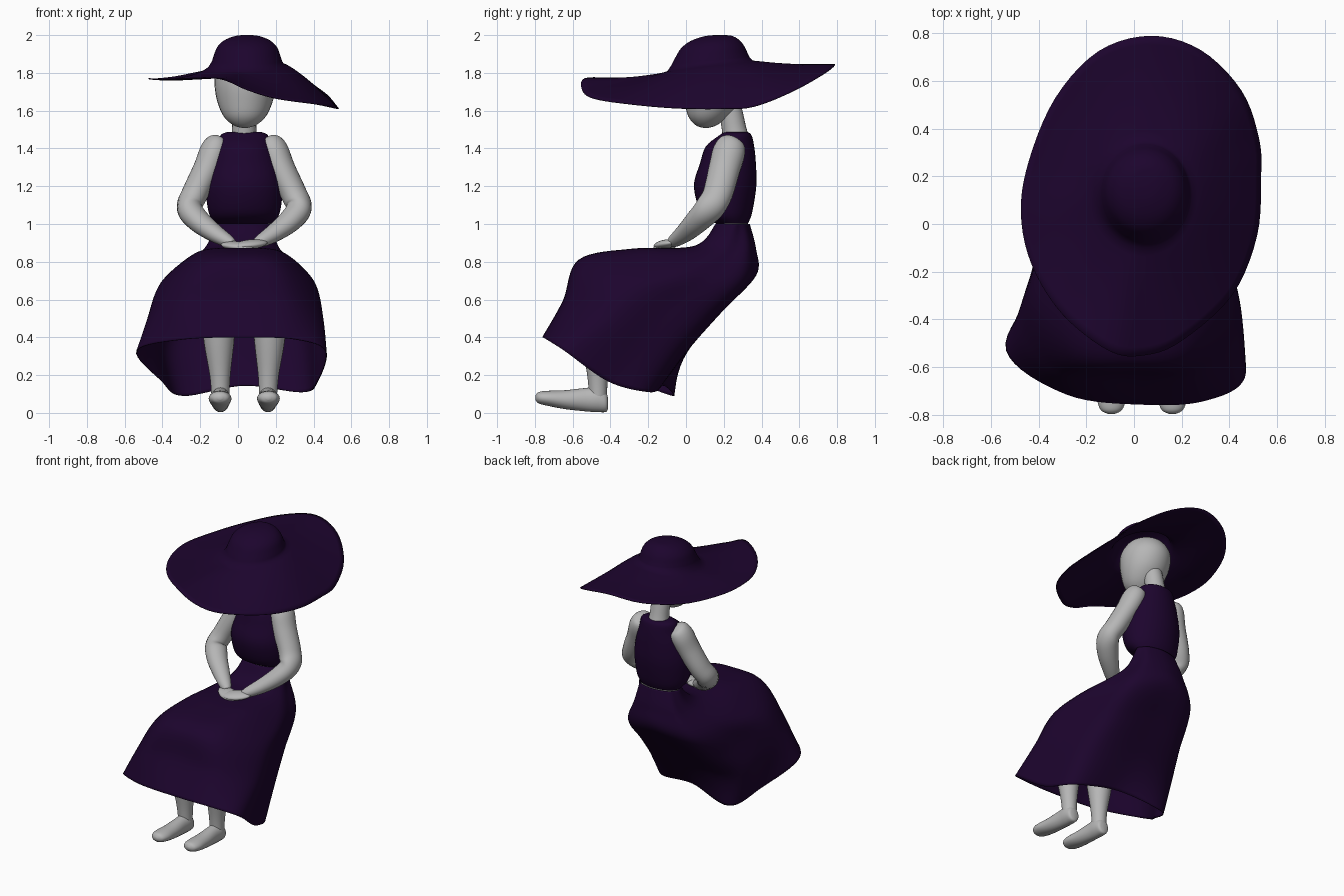
import bpy, bmesh, math
from mathutils import Vector

if "Cube" in bpy.data.objects:
    bpy.data.objects.remove(bpy.data.objects["Cube"])

MID = 0.033  # body symmetry line in x


def material(name, rgb):
    m = bpy.data.materials.new(name)
    m.diffuse_color = (*rgb, 1)
    m.use_nodes = True
    m.node_tree.nodes["Principled BSDF"].inputs["Base Color"].default_value = m.diffuse_color
    return m


PURPLE = material("dark purple cloth", (0.0118, 0.0013, 0.0265))
GREY = material("grey skin", (0.47, 0.47, 0.47))


def spline(pts, n, closed=False):
    """Catmull-Rom resampling of points of any dimension."""
    pts = [Vector(p) for p in pts]
    k = len(pts)
    out = []
    for i in range(k if closed else k - 1):
        if closed:
            a, b, c, d = (pts[(i + j) % k] for j in (-1, 0, 1, 2))
        else:
            a, b, c, d = (pts[min(max(i + j, 0), k - 1)] for j in (-1, 0, 1, 2))
        for s in range(n):
            t = s / n
            out.append(0.5 * (2 * b + (c - a) * t + (2 * a - 5 * b + 4 * c - d) * t * t
                              + (3 * b - a - 3 * c + d) * t ** 3))
    return out if closed else out + [pts[-1]]


def loft(name, rings, mat, first=True, last=True, thick=0):
    """Skin closed rings into one smooth mesh."""
    bm = bmesh.new()
    vs = [[bm.verts.new(p) for p in r] for r in rings]
    n = len(rings[0])
    for a, b in zip(vs, vs[1:]):
        for i in range(n):
            bm.faces.new((a[i], a[(i + 1) % n], b[(i + 1) % n], b[i]))
    if first:
        bm.faces.new(vs[0])
    if last:
        bm.faces.new(vs[-1])
    bmesh.ops.recalc_face_normals(bm, faces=bm.faces)
    me = bpy.data.meshes.new(name)
    bm.to_mesh(me)
    bm.free()
    me.materials.append(mat)
    me.polygons.foreach_set("use_smooth", [True] * len(me.polygons))
    ob = bpy.data.objects.new(name, me)
    bpy.context.collection.objects.link(ob)
    if thick:
        sol = ob.modifiers.new("thickness", "SOLIDIFY")
        sol.thickness = thick
        sol.offset = 0
    return ob


def circle(n=32):
    return [(math.cos(2 * math.pi * i / n), math.sin(2 * math.pi * i / n)) for i in range(n)]


def stack(name, sections, mat):
    """Horizontal ellipses (cx, cy, z, rx, ry)."""
    rings = [[(s[0] + s[3] * c, s[1] + s[4] * d, s[2]) for c, d in circle()]
             for s in spline(sections, 5)]
    return loft(name, rings, mat)


def tube(name, path, mat, deep=1.0):
    """Limb along (x, y, z, radius), optionally deeper front to back."""
    p = spline(path, 6)
    rings = []
    for i, q in enumerate(p):
        o = q.to_3d()
        t = (p[min(i + 1, len(p) - 1)].to_3d() - p[max(i - 1, 0)].to_3d()).normalized()
        u = t.cross(Vector((0, 1, 0.3))).normalized()
        v = t.cross(u)
        rings.append([o + q[3] * (u * c + v * d * deep) for c, d in circle(24)])
    return loft(name, rings, mat)


def slab(name, sections, mat):
    """Foot-like form: upright ellipses (cx, y, cz, rx, rz)."""
    rings = [[(s[0] + s[3] * c, s[1], s[2] + s[4] * d) for c, d in circle(24)]
             for s in spline(sections, 5)]
    return loft(name, rings, mat)


# Hat: rim curve blended to the crown base, then up over the crown
rim = spline([(.532, .2, 1.61), (.523, .36, 1.622), (.45, .56, 1.70), (.28, .73, 1.795),
              (.07, .79, 1.845), (-.15, .725, 1.815), (-.33, .53, 1.78), (-.44, .27, 1.768),
              (-.475, .05, 1.77), (-.43, -.17, 1.765), (-.3, -.38, 1.77), (-.1, -.535, 1.77),
              (.05, -.55, 1.71), (.2, -.49, 1.665), (.41, -.3, 1.635), (.515, -.05, 1.613)], 5, True)
cx, cy = .042, .128
angles = [math.atan2((p.y - cy) / .66, (p.x - cx) / .5) for p in rim]
base = [Vector((cx + .2 * math.cos(a), cy + .226 * math.sin(a),
                1.834 + .01 * math.cos(a) + .028 * math.sin(a))) for a in angles]
hat = []
for k in range(13):
    t = 1 - k / 12
    ring = []
    for p, b, a in zip(rim, base, angles):
        q = b.lerp(p, t)
        q.z = b.z + (p.z - b.z) * t ** (.95 + .3 * math.cos(a))
        q.z -= .009 * math.sin(math.pi * t) * (1 - math.cos(a))
        ring.append(q)
    hat.append(ring)
for y, z, rx, ry, tilt in spline([(.13, 1.859, .184, .206, .1), (.134, 1.89, .174, .19, .07),
                                  (.142, 1.935, .156, .165, .03), (.152, 1.97, .12, .127, .03),
                                  (.165, 1.992, .065, .075, .03), (.175, 1.998, .02, .02, 0)], 4):
    hat.append([(cx + .006 + rx * math.cos(a), y + ry * math.sin(a),
                 z + tilt * ry * math.sin(a)) for a in angles])
loft("sun_hat", hat, PURPLE, first=False, thick=.005)

# Head and neck
stack("head", [(.035, .105, 1.508, .01, .01), (.035, .107, 1.523, .06, .055), (.036, .12, 1.57, .112, .108),
               (.037, .145, 1.65, .147, .152), (.037, .157, 1.74, .161, .174), (.036, .158, 1.81, .149, .162),
               (.04, .16, 1.87, .1, .11), (.04, .16, 1.89, .02, .02)], GREY)
tube("neck", [(MID, .27, 1.42, .075), (MID, .255, 1.5, .065), (MID, .235, 1.6, .062), (MID, .21, 1.68, .06)], GREY)

# Sleeveless bodice and the skin showing at the waist
stack("bodice", [(MID, .243, 1.003, .15, .085), (MID, .215, 1.06, .188, .135), (MID, .207, 1.2, .203, .165),
                 (MID, .222, 1.32, .18, .148), (MID, .233, 1.41, .15, .128), (MID, .262, 1.47, .125, .085),
                 (MID, .265, 1.487, .09, .06)], PURPLE)
stack("waist", [(MID, .245, .93, .142, .082), (MID, .245, 1.02, .142, .082)], GREY)

# Arms, hands, legs and feet, mirrored about the body line
for side, s in (("left", 1), ("right", -1)):
    def mx(d):
        return MID + s * d
    tube(side + "_arm", [(mx(.13), .248, 1.457, .02), (mx(.14), .24, 1.436, .058), (mx(.16), .228, 1.385, .075),
                         (mx(.198), .203, 1.29, .073), (mx(.262), .168, 1.16, .069), (mx(.29), .125, 1.085, .067),
                         (mx(.245), .065, 1.02, .061), (mx(.165), .0, .957, .049),
                         (mx(.09), -.06, .912, .034), (mx(.06), -.085, .9, .02)], GREY, deep=1.15)
    bpy.ops.mesh.primitive_uv_sphere_add(segments=24, ring_count=12,
                                         location=(mx(.035), -.108, .888 + .005 * s))
    hand = bpy.context.object
    hand.name = side + "_hand"
    hand.scale = (.095, .055, .024)
    hand.rotation_euler = (.1, s * -.1, s * .45)
    hand.data.materials.append(GREY)
    bpy.ops.object.shade_smooth()
    tube(side + "_leg", [(mx(.1), .2, .77, .1), (mx(.115), -.1, .735, .095), (mx(.13), -.42, .7, .085),
                         (mx(.135), -.485, .6, .088), (mx(.134), -.472, .4, .083),
                         (mx(.128), -.468, .2, .055), (mx(.126), -.465, .08, .047)], GREY)
    slab(side + "_foot", [(mx(.126), -.412, .05, .012, .02), (mx(.126), -.422, .056, .04, .05),
                          (mx(.126), -.465, .07, .05, .066), (mx(.126), -.53, .07, .05, .062),
                          (mx(.127), -.64, .07, .056, .05), (mx(.128), -.73, .077, .06, .04),
                          (mx(.128), -.78, .08, .045, .03), (mx(.128), -.798, .08, .012, .01)], GREY)

# Seated skirt: half profiles (dx, y, z) from front to back, mirrored, then an uneven hem
half = [[(0, .16, 1.0), (0, .045, .882), (0, -.28, .867), (0, -.565, .81), (0, -.645, .6)],
        [(.1, .185, 1.0), (.14, .06, .876), (.21, -.25, .853), (.235, -.53, .785), (.29, -.63, .57)],
        [(.15, .25, 1.0), (.195, .17, .87), (.34, -.08, .757), (.415, -.3, .67), (.46, -.45, .5)],
        [(.1, .315, 1.0), (.15, .335, .86), (.24, .29, .69), (.285, .11, .495), (.325, -.045, .315)],
        [(0, .335, 1.0), (0, .368, .87), (0, .37, .73), (0, .2, .55), (0, .03, .36)]]
# extra profile rounding the side towards the back
half.insert(3, [(Vector(b) + Vector(c)) * .5625 - (Vector(a) + Vector(d)) * .0625
                for a, b, c, d in zip(*half[1:])])
hem = [(.05, -.757, .4), (.3, -.74, .39), (.463, -.645, .33), (.42, -.41, .165), (.34, -.19, .11),
       (.03, -.12, .145), (-.29, -.07, .09), (-.405, -.27, .17), (-.535, -.53, .33), (-.28, -.715, .39)]
columns = []
for j, i in enumerate((0, 1, 2, 3, 4, 5, 4, 3, 2, 1)):
    s = 1 if j < 6 else -1
    col = [(MID - .012 * r + s * p[0], p[1], p[2]) for r, p in enumerate(half[i])]
    columns.append(spline(col + [hem[j]], 8))
rings = [spline([c[r] for c in columns], 8, True) for r in range(len(columns[0]))]
loft("skirt", rings, PURPLE, first=False, last=False, thick=.005)
